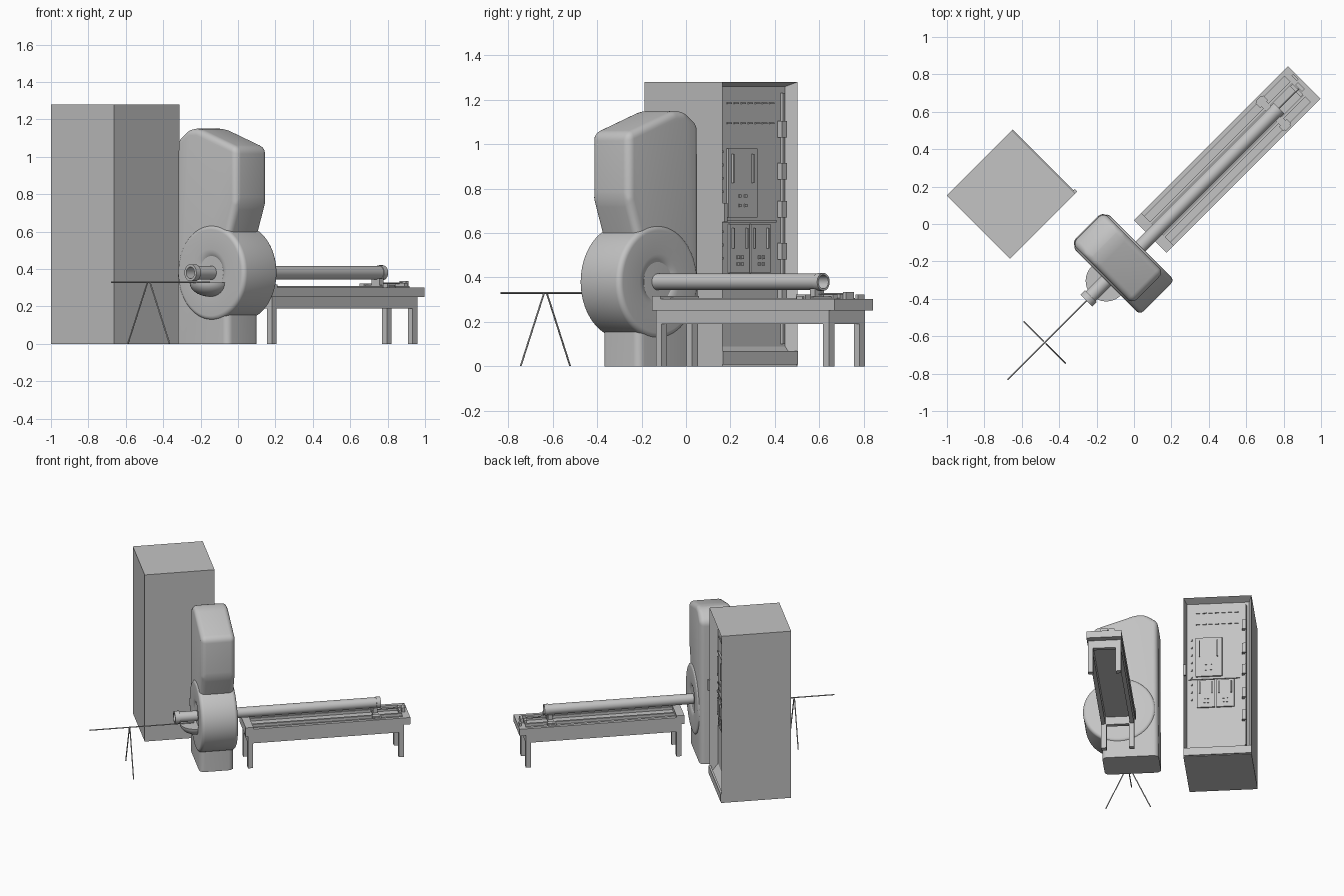
import bpy, bmesh, math
from mathutils import Vector

# Everything is laid out along a bench axis (local x) and turned 45 degrees at the end
TURN = math.radians(45)
AXIS_Y, AXIS_Z = -0.11, 0.38

cube = bpy.data.objects.get("Cube")
if cube:
    bpy.data.objects.remove(cube, do_unlink=True)


def make_material(name, value):
    mat = bpy.data.materials.new(name)
    mat.use_nodes = True
    colour = (value, value, value, 1)
    mat.diffuse_color = colour
    mat.node_tree.nodes["Principled BSDF"].inputs["Base Color"].default_value = colour
    return mat


GREY = make_material("plain grey", 0.55)


def finish(name, bm, smooth=False):
    bmesh.ops.recalc_face_normals(bm, faces=bm.faces[:])
    mesh = bpy.data.meshes.new(name)
    bm.to_mesh(mesh)
    bm.free()
    mesh.materials.append(GREY)
    obj = bpy.data.objects.new(name, mesh)
    bpy.context.collection.objects.link(obj)
    obj.rotation_euler.z = TURN
    if smooth:
        bpy.ops.object.select_all(action="DESELECT")
        obj.select_set(True)
        bpy.context.view_layer.objects.active = obj
        bpy.ops.object.shade_smooth_by_angle(angle=math.radians(35))
    return obj


def add_box(bm, xs, ys, zs):
    verts = bmesh.ops.create_cube(bm, size=1)["verts"]
    for v in verts:
        v.co = Vector(((xs[0] + xs[1]) / 2 + v.co.x * (xs[1] - xs[0]),
                       (ys[0] + ys[1]) / 2 + v.co.y * (ys[1] - ys[0]),
                       (zs[0] + zs[1]) / 2 + v.co.z * (zs[1] - zs[0])))


def box(name, *boxes):
    bm = bmesh.new()
    for xs, ys, zs in boxes:
        add_box(bm, xs, ys, zs)
    return finish(name, bm)


def lathe(name, profile, steps=64):
    """Closed (x, radius) profile spun about the bore axis."""
    bm = bmesh.new()
    rings = []
    for i in range(steps):
        a = math.tau * i / steps
        rings.append([bm.verts.new((x, AXIS_Y + r * math.cos(a), AXIS_Z + r * math.sin(a)))
                      for x, r in profile])
    n = len(profile)
    for i in range(steps):
        one, two = rings[i], rings[(i + 1) % steps]
        for j in range(n):
            k = (j + 1) % n
            bm.faces.new((one[j], one[k], two[k], two[j]))
    return finish(name, bm, True)


def tube(name, x0, x1, outer, inner):
    return lathe(name, [(x0, inner), (x0, outer), (x1, outer), (x1, inner)], 40)


def rod(name, start, end, radius=0.004):
    a, b = Vector(start), Vector(end)
    bm = bmesh.new()
    bmesh.ops.create_cone(bm, cap_ends=True, segments=10, radius1=radius,
                          radius2=radius, depth=(b - a).length)
    bm.transform((b - a).to_track_quat("Z", "Y").to_matrix().to_4x4())
    bmesh.ops.translate(bm, verts=bm.verts[:], vec=(a + b) / 2)
    return finish(name, bm, True)


# Magnet tower and foot: one side profile, extruded and rounded
profile = [(-0.23, 0), (-0.23, 0.57), (-0.295, 0.75), (-0.295, 1.05),
           (0.0, 1.15), (0.07, 1.15), (0.16, 1.09), (0.165, 0)]
bm = bmesh.new()
face = bm.faces.new([bm.verts.new((-0.31, y, z)) for y, z in profile])
moved = bmesh.ops.extrude_face_region(bm, geom=[face])["geom"]
bmesh.ops.translate(bm, vec=(0.24, 0, 0),
                    verts=[g for g in moved if isinstance(g, bmesh.types.BMVert)])
bmesh.ops.recalc_face_normals(bm, faces=bm.faces[:])
edges = [e for e in bm.edges if max(v.co.z for v in e.verts) > 0.01]
bmesh.ops.bevel(bm, geom=edges, offset=0.045, segments=5, profile=0.5,
                affect="EDGES", clamp_overlap=True)
finish("magnet_tower", bm, True)

# Magnet ring with rounded rim and flared bore, mirrored about its middle
MID, HALF, RADIUS, ROUND = -0.19, 0.13, 0.255, 0.025
half = []
for i in range(7):  # rim rounding
    a = math.pi / 2 * (1 - i / 6)
    half.append((HALF - ROUND + ROUND * math.cos(a), RADIUS - ROUND + ROUND * math.sin(a)))
for i in range(9):  # flare into the bore
    a = math.pi / 2 * i / 8
    half.append((HALF - 0.07 * (1 - math.cos(a)), 0.125 - 0.07 * math.sin(a)))
ring = [(MID + x, r) for x, r in half] + [(MID - x, r) for x, r in reversed(half)]
lathe("magnet_ring", ring, 96)

# Bore tube with collars on both ends
tube("bore_tube", -0.45, 0.97, 0.037, 0.031)
tube("front_collar", -0.47, -0.435, 0.045, 0.031)
tube("rear_collar", 0.955, 0.985, 0.04, 0.031)

# Half bowl below the front of the bore
bm = bmesh.new()
bmesh.ops.create_uvsphere(bm, u_segments=40, v_segments=20, radius=1)
bmesh.ops.scale(bm, verts=bm.verts[:], vec=(0.11, 0.11, 0.075))
cut = bmesh.ops.bisect_plane(bm, geom=bm.verts[:] + bm.edges[:] + bm.faces[:],
                             plane_co=(0, 0, 0), plane_no=(0, 0, 1), clear_outer=True)
bmesh.ops.holes_fill(bm, edges=[e for e in bm.edges if e.is_boundary])
bmesh.ops.translate(bm, verts=bm.verts[:], vec=(-0.32, AXIS_Y, 0.327))
finish("front_bowl", bm, True)

# Long probe on a two-legged stand
STAND = -0.785
rod("probe_rod", (-1.068, AXIS_Y, 0.33), (-0.33, AXIS_Y, 0.33))
for side, foot in (("left", 0.157), ("right", -0.157)):
    rod(side + "_stand_leg", (STAND, AXIS_Y + foot * 0.06, 0.328),
        (STAND, AXIS_Y + foot, 0.002))

# Bench: legs, apron, bed with raised rims, rails
X0, X1, Y0, Y1 = 0.014, 1.178, -0.231, 0.014
legs = []
for x in (0.05, 1.115):
    for y in (-0.206, -0.011):
        legs.append(((x - 0.018, x + 0.018), (y - 0.018, y + 0.018), (0, 0.25)))
box("bench_legs", *legs)
AX, AY, AZ = (0.032, 1.133), (-0.224, 0.007), (0.19, 0.25)
box("bench_apron",
    (AX, (AY[0], AY[0] + 0.03), AZ), (AX, (AY[1] - 0.03, AY[1]), AZ),
    ((AX[0], AX[0] + 0.03), AY, AZ), ((AX[1] - 0.03, AX[1]), AY, AZ))
box("bench_bed", ((X0, X1), (Y0, Y1), (0.25, 0.288)))
box("bench_rims",
    ((X0, X1), (Y0, Y0 + 0.025), (0.28, 0.302)), ((X0, X1), (Y1 - 0.025, Y1), (0.28, 0.302)),
    ((X1 - 0.05, X1), (Y0, Y1), (0.28, 0.302)), ((X0, X0 + 0.055), (Y0, Y1), (0.28, 0.316)))
for side, offset in (("left", 0.05), ("right", -0.05)):
    y = AXIS_Y + offset
    box(side + "_slide_rail", ((X0 + 0.05, X1 - 0.05), (y - 0.008, y + 0.008), (0.285, 0.308)))

# Sliding carriage carrying the rear end of the tube
box("tube_carriage",
    ((0.925, 0.965), (-0.222, 0.004), (0.303, 0.315)),
    ((0.93, 0.96), (AXIS_Y - 0.03, AXIS_Y + 0.03), (0.31, 0.35)),
    ((0.915, 0.975), (-0.215, -0.18), (0.3, 0.322)),
    ((0.915, 0.975), (-0.038, -0.003), (0.3, 0.322)))

# Drive block and shaft at the far end of the bench
rod("drive_shaft", (0.95, AXIS_Y, 0.325), (1.15, AXIS_Y, 0.325))
box("drive_block",
    ((1.11, 1.13), (-0.15, -0.07), (0.3, 0.325)),
    ((1.135, 1.155), (-0.135, -0.085), (0.3, 0.335)),
    ((1.155, 1.17), (-0.075, -0.035), (0.3, 0.322)))

# Cabinet: box with an inset, recessed equipment bay
CX, CY, TOP = (-0.6, -0.106), (0.337, 0.815), 1.28
BAY = CX[1] - 0.057
bm = bmesh.new()
add_box(bm, CX, CY, (0, TOP))
door = max(bm.faces, key=lambda f: f.calc_center_median().x)
bmesh.ops.inset_region(bm, faces=[door], thickness=0.03)
for v in door.verts:
    v.co.x = BAY
for v in bm.verts:  # deeper plinth below the bay
    if 0.02 < v.co.z < 0.1:
        v.co.z = 0.09
finish("cabinet", bm)
box("cabinet_plinth", ((CX[1] - 0.01, CX[1] + 0.005), CY, (0.008, 0.068)))
box("cabinet_latch", ((CX[1], CX[1] + 0.014), (CY[0], CY[0] + 0.02), (0.65, 0.735)))


def plate(y, z, width, height, depth=0.008):
    return (BAY - 0.002, BAY + depth), (y, y + width), (z, z + height)


# Equipment modules with sockets and handles
for name, y, z, width, height in (("upper_module", 0.42, 0.67, 0.185, 0.31),
                                  ("lower_module", 0.43, 0.42, 0.125, 0.22),
                                  ("side_module", 0.565, 0.42, 0.125, 0.22)):
    box(name, plate(y, z, width, height, 0.012))
    details = [plate(y + width * f, z + height * 0.5, 0.008, height * 0.42, 0.022)
               for f in (0.12, 0.8)]
    for row in range(2):
        for column in range(2):
            details.append(plate(y + width * (0.35 + 0.2 * column),
                                 z + height * (0.15 + 0.14 * row), 0.014, 0.014, 0.018))
    box(name + "_sockets", *details)

# Slots across the upper bay and a column of studs down the edge
box("bay_slots", *[plate(0.42 + 0.045 * i, z, 0.028, 0.008)
                   for i in range(7) for z in (1.09, 1.18)])
box("bay_studs", *[plate(0.385, 0.48 + 0.06 * i, 0.01, 0.012) for i in range(9)])
box("bay_divider", plate(0.37, 0.648, 0.36, 0.01))

# Side rail with cable clips
box("bay_side_rail", plate(0.765, 0.1, 0.012, 1.13, 0.015))
box("bay_clips", *[plate(0.745, z, 0.03, 0.075, 0.03) for z in (0.3, 0.48, 0.67, 0.84, 1.03)])
